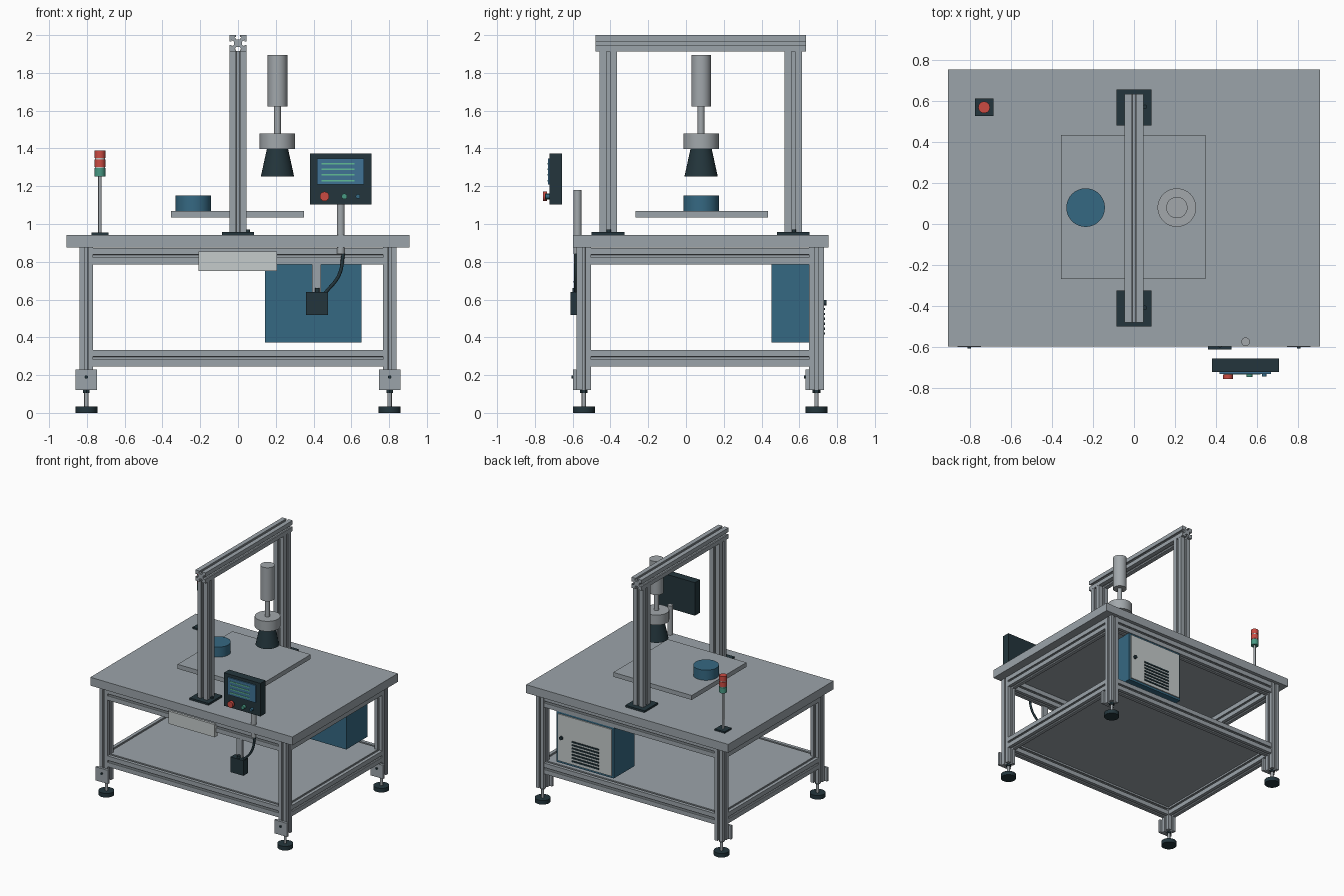
import bpy, bmesh, math
from mathutils import Matrix, Vector

if "Cube" in bpy.data.objects:
    bpy.data.objects.remove(bpy.data.objects["Cube"])


def mat(name, r, g, b):
    m = bpy.data.materials.new(name)
    m.diffuse_color = (r, g, b, 1)
    m.use_nodes = True
    m.node_tree.nodes["Principled BSDF"].inputs["Base Color"].default_value = m.diffuse_color
    return m


GREY = mat("aluminium_grey", 0.33, 0.37, 0.40)
STEEL = mat("steel_grey", 0.36, 0.39, 0.41)
DARK = mat("dark_slate", 0.017, 0.036, 0.045)
BLUE = mat("machine_blue", 0.036, 0.14, 0.225)
LIGHT = mat("light_panel", 0.56, 0.60, 0.60)
RED = mat("signal_red", 0.60, 0.07, 0.055)
GREEN = mat("signal_green", 0.065, 0.32, 0.23)
SCREEN = mat("screen_blue", 0.05, 0.17, 0.30)
LINES = mat("display_green", 0.12, 0.50, 0.30)


def finish(name, bm, m, smooth=False):
    bmesh.ops.recalc_face_normals(bm, faces=bm.faces)
    me = bpy.data.meshes.new(name)
    bm.to_mesh(me)
    bm.free()
    me.materials.append(m)
    ob = bpy.data.objects.new(name, me)
    bpy.context.collection.objects.link(ob)
    if smooth:
        bpy.ops.object.select_all(action='DESELECT')
        ob.select_set(True)
        bpy.context.view_layer.objects.active = ob
        bpy.ops.object.shade_smooth_by_angle(angle=math.radians(35))
    return ob


def box(name, x0, x1, y0, y1, z0, z1, m):
    bm = bmesh.new()
    bmesh.ops.create_cube(bm, size=1)
    bmesh.ops.scale(bm, vec=(x1 - x0, y1 - y0, z1 - z0), verts=bm.verts)
    bmesh.ops.translate(bm, vec=((x0 + x1) / 2, (y0 + y1) / 2, (z0 + z1) / 2), verts=bm.verts)
    return finish(name, bm, m)


def cyl(name, x, y, z0, z1, r, m, r_top=None, seg=32):
    bm = bmesh.new()
    bmesh.ops.create_cone(bm, cap_ends=True, segments=seg, radius1=r,
                          radius2=r if r_top is None else r_top, depth=z1 - z0)
    bmesh.ops.translate(bm, vec=(x, y, (z0 + z1) / 2), verts=bm.verts)
    return finish(name, bm, m, True)


def knob(name, x, y0, y1, z, r, m, seg=24):
    # cylinder along y
    bm = bmesh.new()
    bmesh.ops.create_cone(bm, cap_ends=True, segments=seg, radius1=r, radius2=r, depth=y1 - y0)
    bmesh.ops.rotate(bm, matrix=Matrix.Rotation(math.pi / 2, 3, 'X'), verts=bm.verts)
    bmesh.ops.translate(bm, vec=(x, (y0 + y1) / 2, z), verts=bm.verts)
    return finish(name, bm, m, True)


def slotted_bar(name, start, length, axis, w, h, k=1.0):
    """Extruded profile with a T-slot in each face; w, h = size across the two other axes."""
    pts = []
    mouth, lip, cave, deep, floor = [v * k for v in (0.008, 0.009, 0.015, 0.020, 0.007)]
    for i in range(4):
        a, b = (w / 2, h / 2) if i % 2 == 0 else (h / 2, w / 2)
        n = Vector(((1, 0), (0, 1), (-1, 0), (0, -1))[i])
        t = Vector((-n.y, n.x))
        half = [(a, b), (a, mouth), (a - lip, mouth), (a - lip, cave), (a - deep, floor)]
        pts += [n * p - t * q for p, q in half]
        pts += [n * p + t * q for p, q in reversed(half[1:])]
    place = {'X': lambda p: (0, p.x, p.y), 'Y': lambda p: (p.x, 0, p.y),
             'Z': lambda p: (p.x, p.y, 0)}[axis]
    way = {'X': Vector((1, 0, 0)), 'Y': Vector((0, 1, 0)), 'Z': Vector((0, 0, 1))}[axis]
    bm = bmesh.new()
    face = bm.faces.new([bm.verts.new(Vector(place(p)) + Vector(start)) for p in pts])
    ext = bmesh.ops.extrude_face_region(bm, geom=[face])
    bmesh.ops.translate(bm, vec=way * length,
                        verts=[v for v in ext['geom'] if isinstance(v, bmesh.types.BMVert)])
    return finish(name, bm, GREY)


# Table top and lower shelf
box("table_top", -0.907, 0.907, -0.597, 0.754, 0.875, 0.943, GREY)
box("lower_shelf", -0.775, 0.775, -0.51, 0.66, 0.312, 0.334, GREY)

# Legs with levelling feet
LX, LY = 0.803, (-0.541, 0.691)
for sx, side in ((-1, "left"), (1, "right")):
    for y, end in zip(LY, ("front", "back")):
        x, tag = sx * LX, f"{end}_{side}"
        slotted_bar(f"{tag}_leg", (x, y, 0.12), 0.755, 'Z', 0.07, 0.077)
        box(f"{tag}_foot_plate", x - 0.057, x + 0.057, y - 0.058, y - 0.0385, 0.12, 0.23, GREY)
        knob(f"{tag}_plate_bolt", x, y - 0.066, y - 0.057, 0.19, 0.009, DARK, 12)
        cyl(f"{tag}_foot_nut", x, y, 0.104, 0.121, 0.02, DARK, seg=6)
        cyl(f"{tag}_foot_stem", x, y, 0.03, 0.125, 0.011, STEEL, seg=16)
        cyl(f"{tag}_foot_pad", x, y, 0, 0.033, 0.058, DARK)

# Frame rails, upper and lower
for z, level in ((0.83, "upper"), (0.29, "lower")):
    for y, end in zip(LY, ("front", "back")):
        slotted_bar(f"{level}_{end}_rail", (-0.768, y, z), 1.536, 'X', 0.07, 0.088)
    for sx, side in ((-1, "left"), (1, "right")):
        slotted_bar(f"{level}_{side}_rail", (sx * LX, -0.503, z), 1.156, 'Y', 0.07, 0.088)

# Gantry: two posts, cross beam, base plates with bolts
for y, end in ((-0.412, "front"), (0.568, "back")):
    slotted_bar(f"{end}_gantry_post", (0, y, 0.955), 0.96, 'Z', 0.09, 0.092, 1.2)
    box(f"{end}_post_base", -0.086, 0.086, y - 0.087, y + 0.087, 0.943, 0.958, DARK)
    cyl(f"{end}_base_bolt", 0.053, y + 0.003, 0.958, 0.97, 0.011, DARK, seg=16)
slotted_bar("gantry_beam", (0, -0.48, 1.957), 1.115, 'Y', 0.092, 0.086, 1.2)

# Fixture plate, workpiece and press tool
box("fixture_plate", -0.355, 0.349, -0.268, 0.434, 1.034, 1.07, GREY)
cyl("workpiece", -0.236, 0.08, 1.07, 1.152, 0.094, BLUE, seg=48)
TX, TY = 0.209, 0.08
cyl("press_cylinder", TX, TY, 1.622, 1.895, 0.052, STEEL)
cyl("press_rod", TX, TY, 1.47, 1.63, 0.018, STEEL)
cyl("press_collar", TX, TY, 1.398, 1.48, 0.094, STEEL, seg=48)
cyl("press_head", TX, TY, 1.252, 1.398, 0.088, DARK, 0.056)

# Signal tower
SX, SY = -0.731, 0.569
box("tower_base", SX - 0.045, SX + 0.045, SY - 0.043, SY + 0.043, 0.943, 0.956, DARK)
cyl("tower_pole", SX, SY, 0.956, 1.255, 0.009, STEEL, seg=16)
for z0, z1, m, part in ((1.252, 1.297, GREEN, "green_lamp"), (1.303, 1.342, RED, "lower_red_lamp"),
                        (1.349, 1.388, RED, "upper_red_lamp")):
    cyl(f"tower_{part}", SX, SY, z0, z1, 0.029, m, seg=12)
for i, z in enumerate((1.297, 1.342)):
    cyl(f"tower_ring_{i}", SX, SY, z, z + 0.007, 0.026, LIGHT, seg=12)

# Operator panel
box("panel_housing", 0.38, 0.707, -0.722, -0.657, 1.104, 1.372, DARK)
box("panel_screen", 0.417, 0.667, -0.731, -0.722, 1.208, 1.348, SCREEN)
for i in range(4):
    z = 1.32 - i * 0.03
    box(f"screen_line_{i}", 0.443, 0.617, -0.734, -0.731, z - 0.004, z + 0.004, LINES)
knob("stop_button_collar", 0.458, -0.735, -0.722, 1.146, 0.016, DARK)
knob("stop_button", 0.458, -0.757, -0.735, 1.146, 0.025, RED)
knob("start_button", 0.563, -0.747, -0.722, 1.146, 0.015, GREEN)
knob("reset_button", 0.635, -0.744, -0.722, 1.146, 0.012, BLUE)
cyl("panel_post", 0.544, -0.574, 0.84, 1.18, 0.021, STEEL)

# Junction box with bracket and cable
box("junction_box", 0.36, 0.476, -0.611, -0.552, 0.518, 0.641, DARK)
box("junction_bracket", 0.392, 0.44, -0.578, -0.56, 0.63, 0.79, GREY)
cyl("junction_gland", 0.42, -0.59, 0.64, 0.662, 0.012, DARK, seg=16)
curve = bpy.data.curves.new("panel_cable", 'CURVE')
curve.dimensions = '3D'
curve.bevel_depth = 0.009
curve.bevel_resolution = 3
spline = curve.splines.new('BEZIER')
path = [(0.558, -0.58, 0.845), (0.535, -0.585, 0.73), (0.462, -0.585, 0.635)]
spline.bezier_points.add(len(path) - 1)
for bp, co in zip(spline.bezier_points, path):
    bp.co = co
    bp.handle_left_type = bp.handle_right_type = 'AUTO'
curve.materials.append(DARK)
cable = bpy.data.objects.new("panel_cable", curve)
bpy.context.collection.objects.link(cable)
bpy.ops.object.select_all(action='DESELECT')
cable.select_set(True)
bpy.context.view_layer.objects.active = cable
bpy.ops.object.convert(target='MESH')

# Front tray under the table edge
box("front_tray", -0.21, 0.207, -0.594, -0.56, 0.752, 0.855, LIGHT)

# Control cabinet with rear door, lock and vents
box("cabinet_body", 0.143, 0.655, 0.453, 0.722, 0.373, 0.785, BLUE)
box("cabinet_door", 0.158, 0.64, 0.722, 0.731, 0.39, 0.77, LIGHT)
knob("cabinet_lock", 0.605, 0.731, 0.745, 0.583, 0.014, DARK)
for i in range(7):
    z = 0.42 + i * 0.026
    box(f"cabinet_vent_{i}", 0.27, 0.51, 0.731, 0.737, z - 0.006, z + 0.006, DARK)
